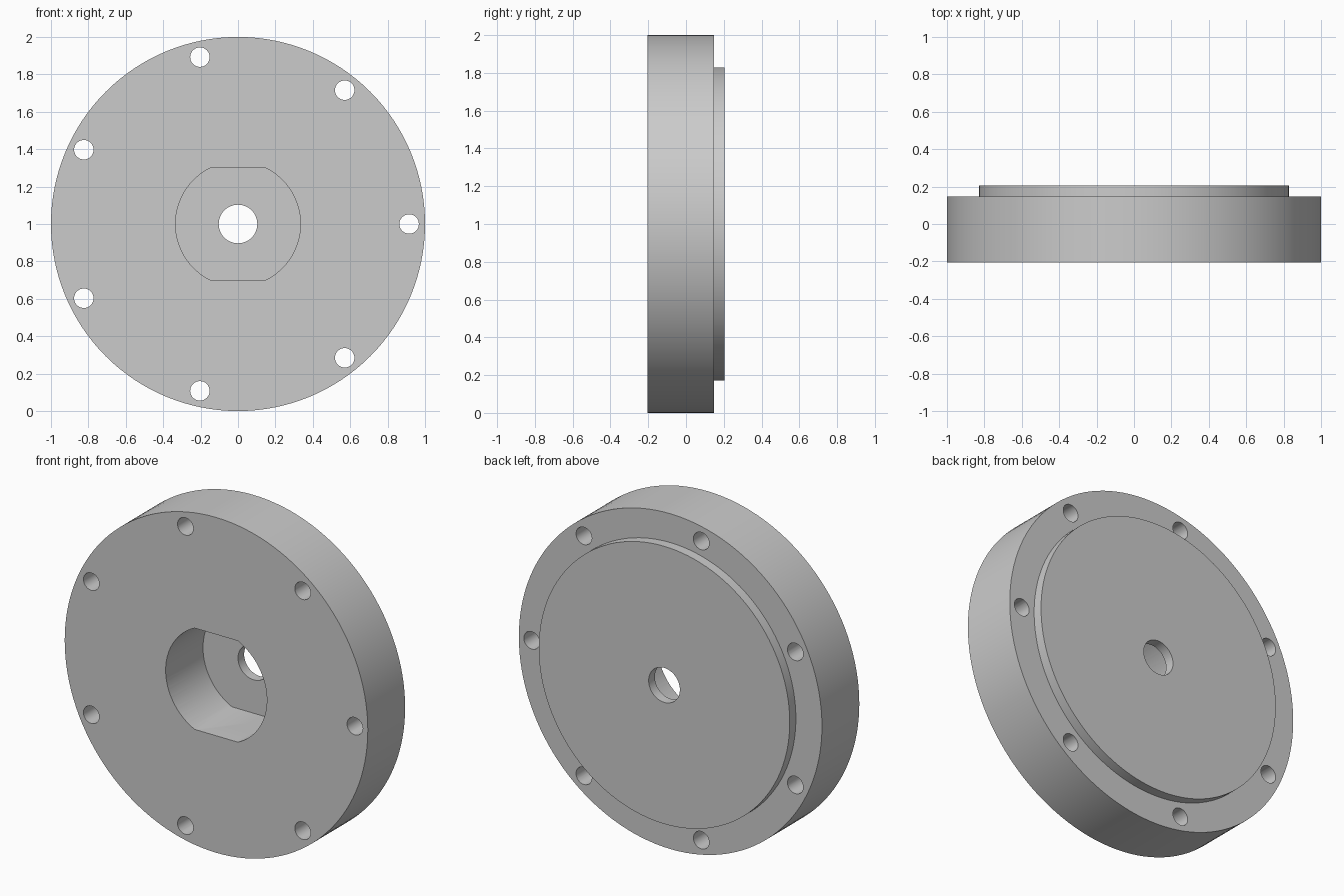
import bpy, bmesh, math
from mathutils import Matrix, Vector

cube = bpy.data.objects.get("Cube")
if cube:
    bpy.data.objects.remove(cube, do_unlink=True)

FRONT, STEP, BACK = -0.205, 0.147, 0.205   # depths along y
CENTRE = Vector((0, 0, 1))


def make_object(name, bm):
    bmesh.ops.recalc_face_normals(bm, faces=bm.faces)
    mesh = bpy.data.meshes.new(name)
    bm.to_mesh(mesh)
    bm.free()
    obj = bpy.data.objects.new(name, mesh)
    bpy.context.collection.objects.link(obj)
    return obj


def lathe(name, profile, steps):
    """Spin a closed (radius, y) profile about the flange axis."""
    bm = bmesh.new()
    verts = [bm.verts.new((r, y, CENTRE.z)) for r, y in profile]
    edges = [bm.edges.new((v, verts[i - 1])) for i, v in enumerate(verts)]
    bmesh.ops.spin(bm, geom=verts + edges, cent=CENTRE, axis=(0, 1, 0),
                   angle=math.tau, steps=steps, use_merge=True)
    bmesh.ops.remove_doubles(bm, verts=bm.verts, dist=1e-5)
    return make_object(name, bm)


def prism(name, outline, y0, y1):
    """Extrude an (x, z) outline from y0 to y1."""
    bm = bmesh.new()
    face = bm.faces.new([bm.verts.new((x, y0, z)) for x, z in outline])
    side = bmesh.ops.extrude_face_region(bm, geom=[face])["geom"]
    moved = [g for g in side if isinstance(g, bmesh.types.BMVert)]
    bmesh.ops.translate(bm, verts=moved, vec=(0, y1 - y0, 0))
    return make_object(name, bm)


def arc(x, z, r, a0, a1, n):
    return [(x + r * math.cos(a0 + (a1 - a0) * i / n),
             z + r * math.sin(a0 + (a1 - a0) * i / n)) for i in range(n + 1)]


# Stepped disc with raised back boss and central bore
flange = lathe("flange", [(0.103, FRONT), (1, FRONT), (1, STEP),
                          (0.828, STEP), (0.828, BACK), (0.103, BACK)], 128)

# Front pocket: circle with flats at top and bottom
radius, flat = 0.334, 0.302
a = math.asin(flat / radius)
outline = (arc(0, CENTRE.z, radius, -a, a, 32)
           + arc(0, CENTRE.z, radius, math.pi - a, math.pi + a, 32))
cutters = [prism("pocket_cutter", outline, FRONT - 0.1, STEP)]

# Seven bolt holes around the rim
for k in range(7):
    t = math.tau * k / 7
    ring = arc(0.915 * math.cos(t), CENTRE.z + 0.915 * math.sin(t),
               0.052, 0, math.tau, 32)[:-1]
    cutters.append(prism("bolt_hole_cutter", ring, FRONT - 0.1, BACK + 0.1))

# Cut the pocket and holes, then discard the cutters
bpy.context.view_layer.objects.active = flange
for cutter in cutters:
    cutter.hide_render = True
    mod = flange.modifiers.new("cut", "BOOLEAN")
    mod.operation, mod.solver, mod.object = "DIFFERENCE", "EXACT", cutter
    bpy.ops.object.modifier_apply(modifier=mod.name)
    bpy.data.objects.remove(cutter, do_unlink=True)

# Plain grey finish
grey = bpy.data.materials.new("plain_grey")
grey.use_nodes = True
colour = (0.6, 0.6, 0.6, 1)
grey.diffuse_color = colour
grey.node_tree.nodes["Principled BSDF"].inputs["Base Color"].default_value = colour
flange.data.materials.clear()
flange.data.materials.append(grey)

# Smooth round walls, crisp edges
bpy.ops.object.select_all(action="DESELECT")
flange.select_set(True)
bpy.ops.object.shade_smooth_by_angle(angle=math.radians(30))
